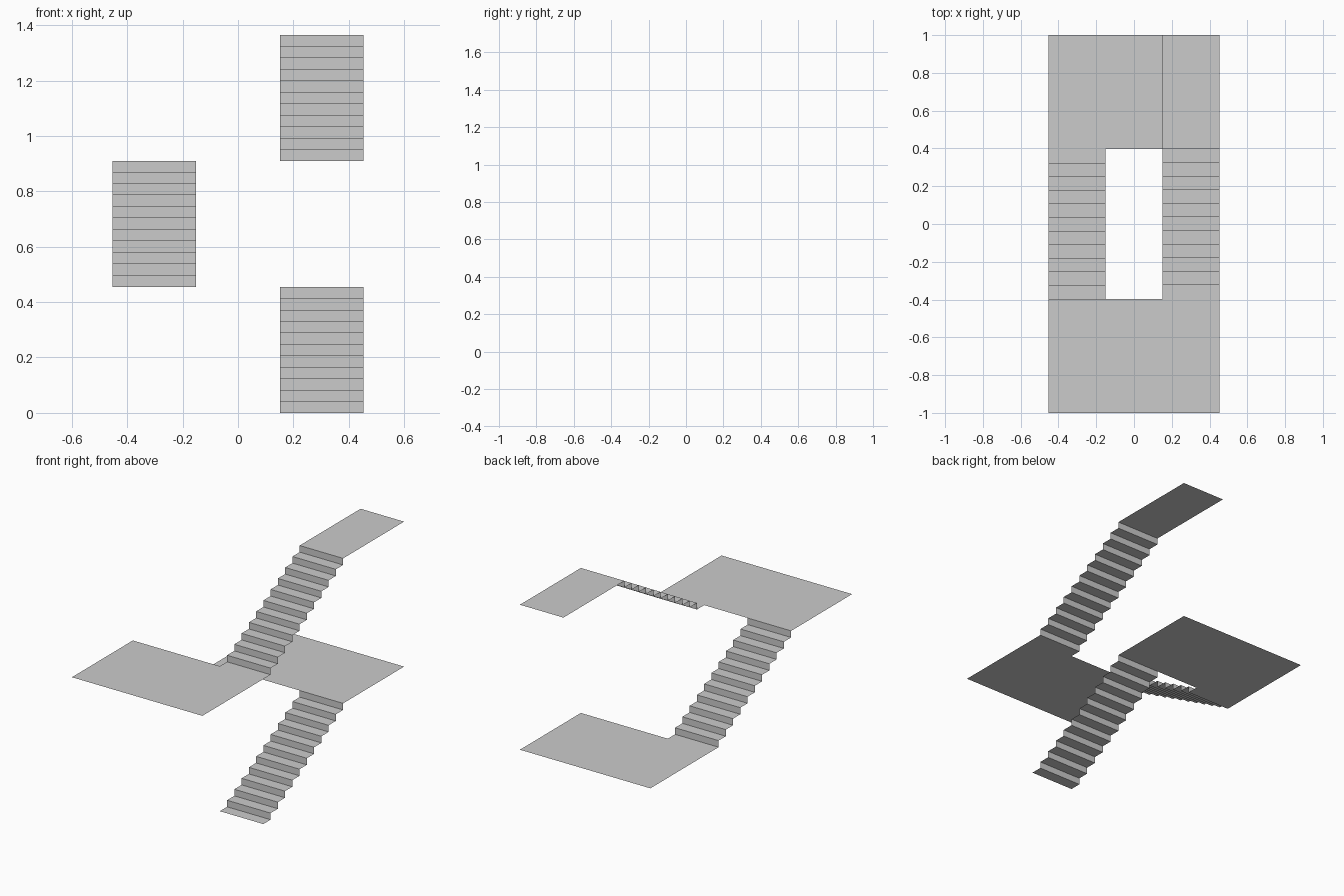
import bpy, bmesh

if "Cube" in bpy.data.objects:
    bpy.data.objects.remove(bpy.data.objects["Cube"])

STEPS = 11
W = 0.302              # flight width
XO, XI = 1.5 * W, 0.5 * W
YE = 0.396             # inner edge of the landings
RISE = 1.365 / 33
GOING = 2 * YE / STEPS


def finish(name, bm):
    bmesh.ops.remove_doubles(bm, verts=bm.verts, dist=1e-5)
    mesh = bpy.data.meshes.new(name)
    bm.to_mesh(mesh)
    bm.free()
    bpy.context.collection.objects.link(bpy.data.objects.new(name, mesh))


def flight(name, x0, x1, z, direction):
    """Open sheet of treads and risers, climbing along +y or -y."""
    bm = bmesh.new()
    y = -YE * direction
    profile = [(y, z)]
    for _ in range(STEPS):
        y += GOING * direction
        profile.append((y, z))
        z += RISE
        profile.append((y, z))
    if direction < 0:
        x0, x1 = x1, x0          # keep tread normals pointing up
    rows = [(bm.verts.new((x0, a, b)), bm.verts.new((x1, a, b))) for a, b in profile]
    for p, q in zip(rows, rows[1:]):
        bm.faces.new((p[0], p[1], q[1], q[0]))
    finish(name, bm)


def landing(name, x0, x1, y0, y1, z):
    bm = bmesh.new()
    bm.faces.new([bm.verts.new((x, y, z)) for x, y in
                  ((x0, y0), (x1, y0), (x1, y1), (x0, y1))])
    finish(name, bm)


H = STEPS * RISE
# Three flights, alternating sides
flight("lower_flight", XI, XO, 0, 1)
flight("middle_flight", -XO, -XI, H, -1)
flight("upper_flight", XI, XO, 2 * H, 1)
# Two full-width landings and the narrow top one
landing("back_landing", -XO, XO, YE, 1, H)
landing("front_landing", -XO, XO, -1, -YE, 2 * H)
landing("top_landing", XI, XO, YE, 1, 3 * H)
